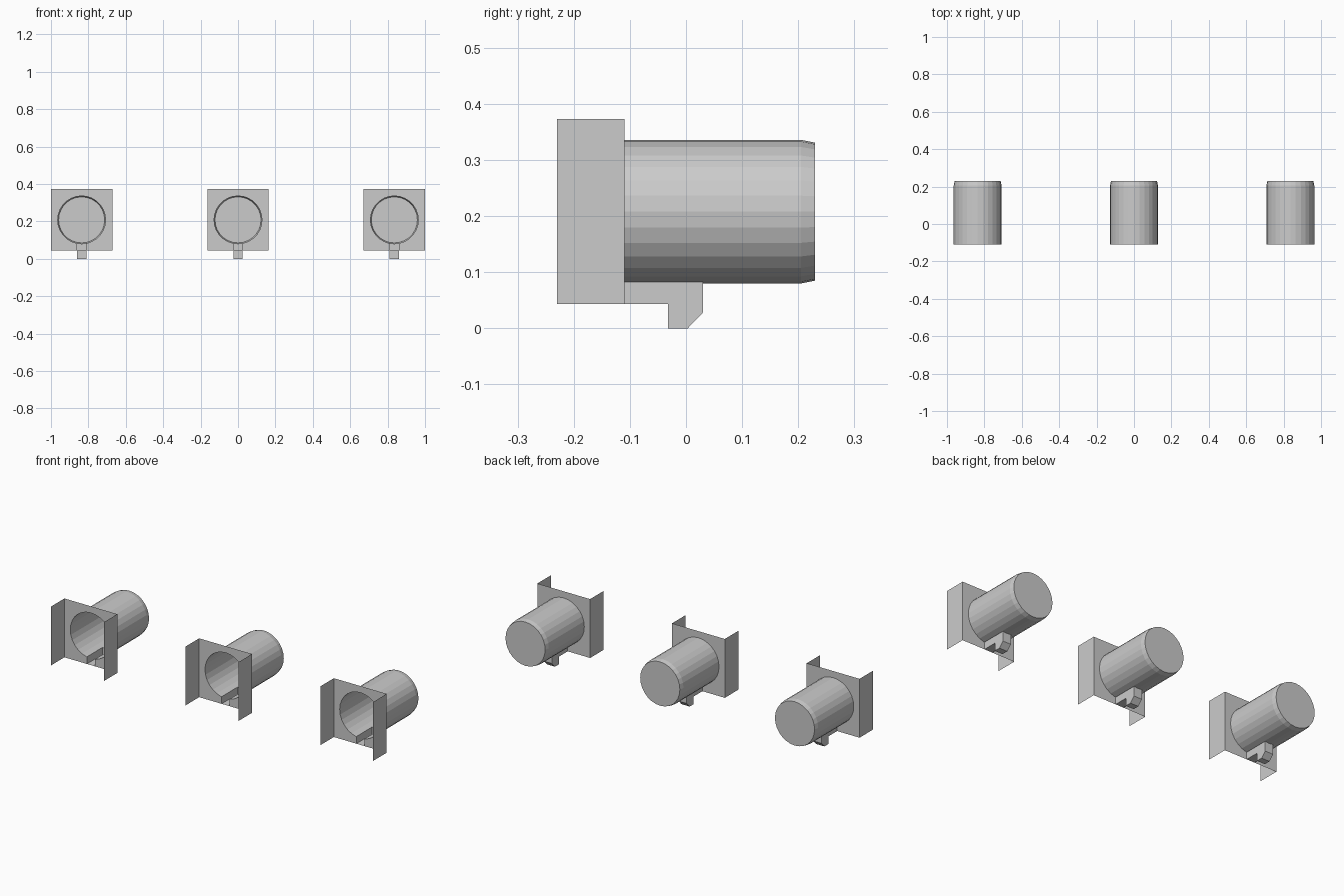
import bpy, bmesh, math
from mathutils import Vector

cube = bpy.data.objects.get("Cube")
if cube:
    bpy.data.objects.remove(cube)

grey = bpy.data.materials.new("light grey")
grey.use_nodes = True
colour = (0.6, 0.6, 0.6, 1)
grey.diffuse_color = colour
grey.node_tree.nodes["Principled BSDF"].inputs["Base Color"].default_value = colour

HALF, BOTTOM, TOP = 0.164, 0.043, 0.373
FRONT, PLATE, BACK = -0.23, -0.11, 0.23
AXIS_Z = 0.208


def loft(name, rings):
    """Closed solid through rings of equal point count."""
    bm = bmesh.new()
    loops = [[bm.verts.new(p) for p in ring] for ring in rings]
    n = len(loops[0])
    for a, b in zip(loops, loops[1:]):
        for i in range(n):
            j = (i + 1) % n
            bm.faces.new((a[i], a[j], b[j], b[i]))
    bm.faces.new(loops[0])
    bm.faces.new(loops[-1])
    bmesh.ops.recalc_face_normals(bm, faces=bm.faces)
    mesh = bpy.data.meshes.new(name)
    bm.to_mesh(mesh)
    bm.free()
    mesh.materials.append(grey)
    obj = bpy.data.objects.new(name, mesh)
    bpy.context.collection.objects.link(obj)
    return obj


def circle(y, radius, sides=28):
    angles = [math.tau * i / sides for i in range(sides)]
    return [(radius * math.cos(a), y, AXIS_Z + radius * math.sin(a)) for a in angles]


def rectangle(y):
    return [(-HALF, y, BOTTOM), (HALF, y, BOTTOM), (HALF, y, TOP), (-HALF, y, TOP)]


# Square housing, round barrel and latch hook as solids
housing = loft("socket_left", [rectangle(FRONT), rectangle(PLATE)])
barrel = loft("barrel", [circle(-0.15, 0.128), circle(0.205, 0.128), circle(BACK, 0.123)])
hook_profile = [(-0.15, BOTTOM), (-0.032, BOTTOM), (-0.032, 0), (0.003, 0),
                (0.03, 0.028), (0.03, 0.13), (-0.15, 0.13)]
hook = loft("hook", [[(x, y, z) for y, z in hook_profile] for x in (-0.025, 0.025)])

# Join them into one outer skin
for part in (barrel, hook):
    mod = housing.modifiers.new("join", "BOOLEAN")
    mod.operation = "UNION"
    mod.solver = "EXACT"
    mod.object = part
depsgraph = bpy.context.evaluated_depsgraph_get()
skin = bpy.data.meshes.new_from_object(housing.evaluated_get(depsgraph))
housing.modifiers.clear()
housing.data = skin
for part in (barrel, hook):
    bpy.data.objects.remove(part)

# Open the housing at front, top and bottom, leaving the two side flanges
bm = bmesh.new()
bm.from_mesh(skin)
openings = [f for f in bm.faces
            if f.calc_center_median().y < PLATE - 0.001 and abs(f.normal.x) < 0.5]
bmesh.ops.delete(bm, geom=openings, context="FACES")
bm.to_mesh(skin)
bm.free()

# Row of three identical sockets
housing.location.x = 1 - HALF
for name, x in (("socket_middle", 0), ("socket_right", HALF - 1)):
    copy = housing.copy()
    copy.name = name
    copy.location.x = x
    bpy.context.collection.objects.link(copy)
